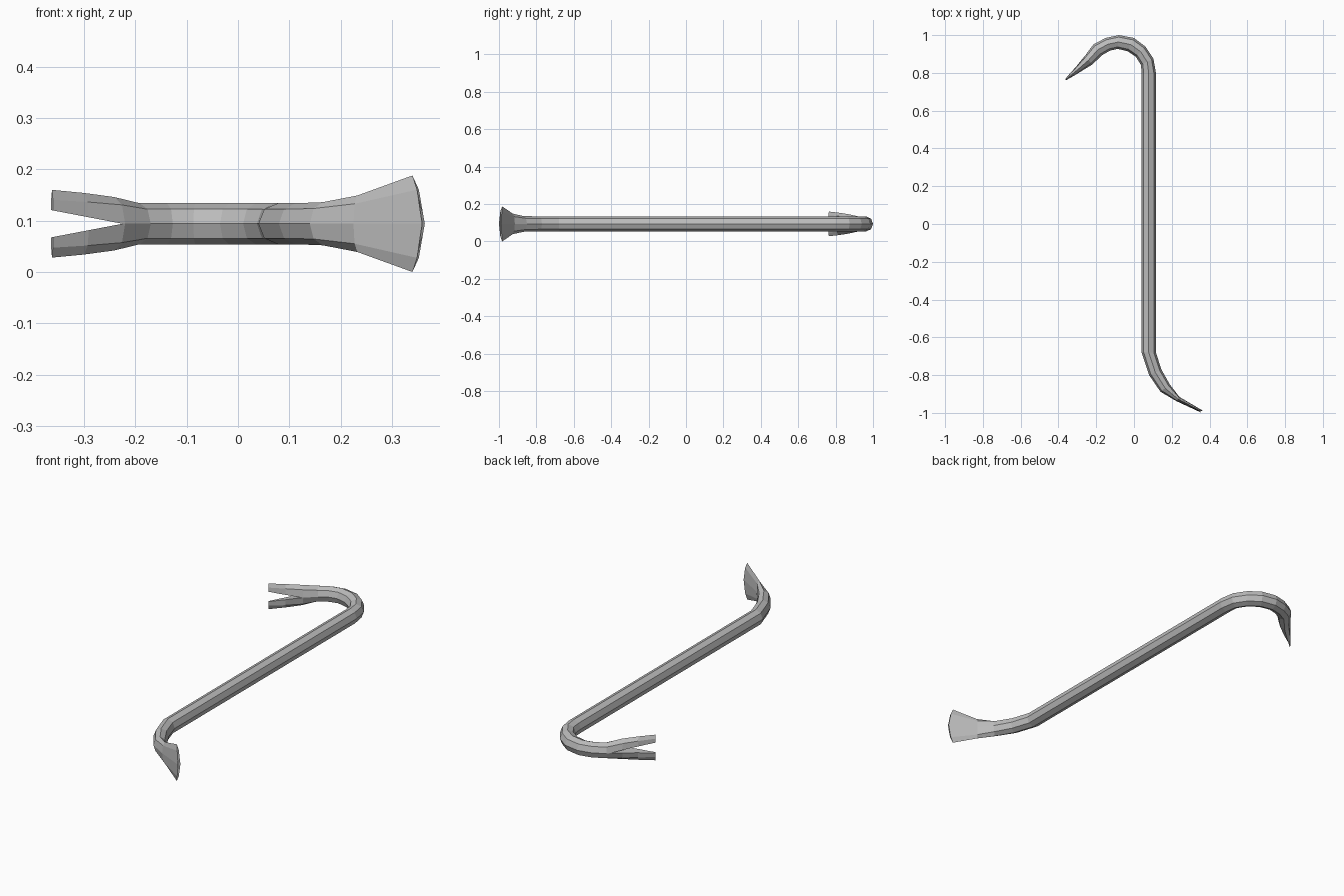
import bpy, bmesh, math
from mathutils import Vector

cube = bpy.data.objects.get("Cube")
if cube:
    bpy.data.objects.remove(cube, do_unlink=True)

MID_Z = 0.094
SIDES = 8

steel = bpy.data.materials.new("grey steel")
steel.use_nodes = True
steel.diffuse_color = (0.5, 0.5, 0.5, 1)
steel.node_tree.nodes["Principled BSDF"].inputs["Base Color"].default_value = (0.5, 0.5, 0.5, 1)


def make_object(name, bm):
    bmesh.ops.recalc_face_normals(bm, faces=bm.faces)
    mesh = bpy.data.meshes.new(name)
    bm.to_mesh(mesh)
    bm.free()
    obj = bpy.data.objects.new(name, mesh)
    bpy.context.collection.objects.link(obj)
    mesh.materials.append(steel)
    return obj


# Bar stations from claw to chisel: one edge, other edge, half height
stations = [
    ((-0.365, 0.768), (-0.36, 0.76), 0.066),
    ((-0.31, 0.832), (-0.29, 0.80), 0.06),
    ((-0.262, 0.89), (-0.22, 0.845), 0.052),
    ((-0.213, 0.952), (-0.17, 0.893), 0.04),
    ((-0.15, 0.985), (-0.127, 0.918), 0.04),
    ((-0.08, 1.0), (-0.087, 0.927), 0.04),
    ((0.0, 0.985), (-0.035, 0.915), 0.04),
    ((0.06, 0.94), (0.01, 0.885), 0.04),
    ((0.103, 0.875), (0.037, 0.842), 0.04),
    ((0.116, 0.8), (0.04, 0.8), 0.04),
    ((0.116, -0.68), (0.04, -0.68), 0.04),
    ((0.145, -0.77), (0.08, -0.8), 0.04),
    ((0.19, -0.85), (0.14, -0.888), 0.042),
    ((0.24, -0.915), (0.225, -0.938), 0.055),
    ((0.364, -0.988), (0.359, -1.0), 0.094),
]

# Eight-sided bar, flattening into claw and chisel
bm = bmesh.new()
rings = []
for i, (a, b, half) in enumerate(stations):
    a, b = Vector((*a, MID_Z)), Vector((*b, MID_Z))
    bow = 0.024 if i == len(stations) - 1 else 0
    ring = []
    for k in range(SIDES):
        t = math.tau * k / SIDES
        p = (a + b) / 2 + (a - b) / 2 * math.cos(t)
        p.z += half * math.sin(t)
        p += Vector((-0.9, 0.45, 0)) * bow * math.sin(t) ** 2   # rounded chisel edge
        ring.append(bm.verts.new(p))
    rings.append(ring)
for r, s in zip(rings, rings[1:]):
    for k in range(SIDES):
        n = (k + 1) % SIDES
        bm.faces.new((r[k], r[n], s[n], s[k]))
bm.faces.new(rings[0])
bm.faces.new(rings[-1])
bar = make_object("pry_bar", bm)

# V-shaped wedge that splits the claw
bm = bmesh.new()
outline = [(-0.225, 0), (-0.45, 0.043), (-0.45, -0.043)]
near, far = [[bm.verts.new((x, y, MID_Z + z)) for x, z in outline] for y in (0.65, 1.1)]
bm.faces.new(near)
bm.faces.new(far)
for k in range(3):
    n = (k + 1) % 3
    bm.faces.new((near[k], near[n], far[n], far[k]))
wedge = make_object("claw_slot_cutter", bm)
wedge.hide_render = True

cut = bar.modifiers.new("claw slot", "BOOLEAN")
cut.operation = "DIFFERENCE"
cut.solver = "EXACT"
cut.object = wedge
bpy.context.view_layer.objects.active = bar
bpy.ops.object.modifier_apply(modifier=cut.name)
bpy.data.objects.remove(wedge, do_unlink=True)
